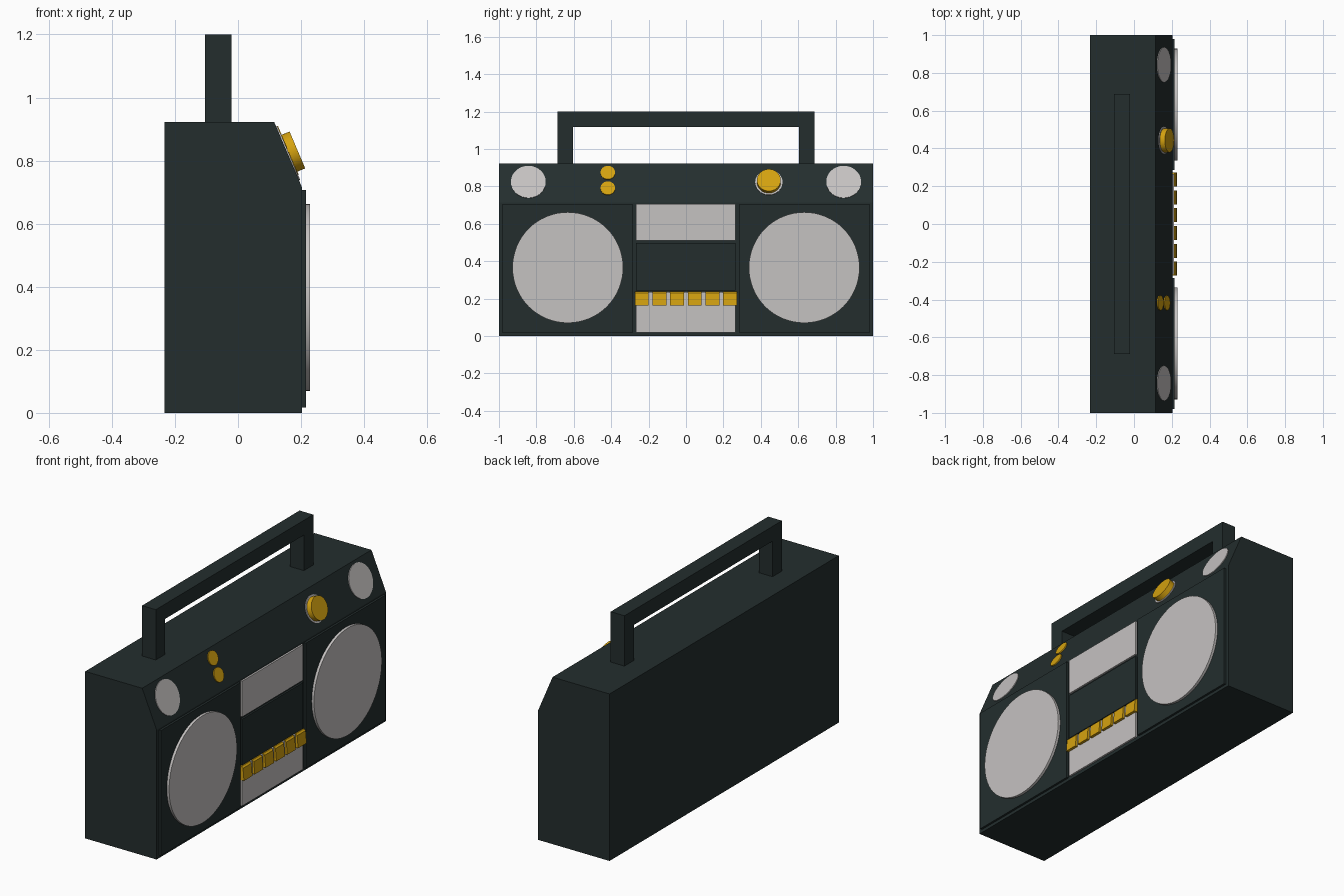
import bpy, bmesh, math
from mathutils import Matrix, Vector

if "Cube" in bpy.data.objects:
    bpy.data.objects.remove(bpy.data.objects["Cube"])


def material(name, rgb):
    m = bpy.data.materials.new(name)
    m.diffuse_color = (*rgb, 1)
    m.use_nodes = True
    m.node_tree.nodes["Principled BSDF"].inputs["Base Color"].default_value = m.diffuse_color
    return m


DARK = material("dark green grey", (0.017, 0.027, 0.027))
GREY = material("light grey", (0.56, 0.54, 0.535))
GOLD = material("gold", (0.66, 0.36, 0.005))


def finish(name, bm, mat, smooth=False):
    bmesh.ops.recalc_face_normals(bm, faces=bm.faces)
    me = bpy.data.meshes.new(name)
    bm.to_mesh(me)
    bm.free()
    me.materials.append(mat)
    ob = bpy.data.objects.new(name, me)
    bpy.context.collection.objects.link(ob)
    if smooth:
        bpy.ops.object.select_all(action='DESELECT')
        bpy.context.view_layer.objects.active = ob
        ob.select_set(True)
        bpy.ops.object.shade_smooth_by_angle(angle=math.radians(35))
    return ob


def extrude(name, outline, shift, mat):
    """Solid made by pushing a flat outline along a vector."""
    bm = bmesh.new()
    face = bm.faces.new([bm.verts.new(p) for p in outline])
    new = bmesh.ops.extrude_face_region(bm, geom=[face])["geom"]
    moved = [v for v in new if isinstance(v, bmesh.types.BMVert)]
    bmesh.ops.translate(bm, verts=moved, vec=shift)
    return finish(name, bm, mat)


def profile(name, xz, y0, y1, mat):
    return extrude(name, [(x, y0, z) for x, z in xz], (0, y1 - y0, 0), mat)


def plate(name, y0, y1, z0, z1, x1, mat):
    return profile(name, [(0.2, z0), (x1, z0), (x1, z1), (0.2, z1)], y0, y1, mat)


def disc(name, base, tilt, radius, height, mat, sides=64):
    """Cylinder rising from base along +x, tipped upward by tilt."""
    bm = bmesh.new()
    rot = Matrix.Rotation(math.pi / 2 - tilt, 4, 'Y')
    mtx = Matrix.Translation(base) @ rot @ Matrix.Translation((0, 0, height / 2))
    bmesh.ops.create_cone(bm, cap_ends=True, segments=sides, radius1=radius,
                          radius2=radius, depth=height, matrix=mtx)
    return finish(name, bm, mat, True)


# Case with a sloped control strip
FX, BX, SZ, TX, TZ = 0.203, -0.233, 0.715, 0.115, 0.922
profile("case", [(BX, 0), (FX, 0), (FX, SZ), (TX, TZ), (BX, TZ)], -1, 1, DARK)
TILT = math.atan2(FX - TX, TZ - SZ)


def on_slope(y, z):
    return Vector((FX - (z - SZ) * math.tan(TILT), y, z))


# Carrying handle
arch = [(-0.687, 0.922), (-0.687, 1.2), (0.687, 1.2), (0.687, 0.922),
        (0.605, 0.922), (0.605, 1.118), (-0.605, 1.118), (-0.605, 0.922)]
extrude("handle", [(-0.105, y, z) for y, z in arch], (0.084, 0, 0), DARK)

# Speakers and corner tweeters, one pair each side
for side, s in (("left", -1), ("right", 1)):
    a, b = sorted((s * 0.285, s * 0.98))
    plate(side + "_speaker_panel", a, b, 0.017, 0.707, 0.215, DARK)
    disc(side + "_speaker", (0.21, s * 0.632, 0.366), 0, 0.296, 0.019, GREY)
    disc(side + "_tweeter", on_slope(s * 0.843, 0.823), TILT, 0.093, 0.004, GREY)

# Centre panels: tuner display, cassette door, lower plate
plate("tuner_display", -0.268, 0.265, 0.51, 0.707, 0.213, GREY)
plate("cassette_door", -0.268, 0.265, 0.243, 0.497, 0.213, DARK)
plate("lower_plate", -0.268, 0.265, 0.018, 0.235, 0.213, GREY)

# Row of wedge-shaped cassette keys
for i in range(6):
    y = -0.2365 + i * 0.0945
    profile(f"cassette_key_{i + 1}", [(0.205, 0.163), (0.228, 0.163),
            (0.222, 0.231), (0.214, 0.239), (0.205, 0.239)],
            y - 0.037, y + 0.037, GOLD)

# Tuning knob with its collar, and two small buttons
disc("knob_collar", on_slope(0.443, 0.821), TILT, 0.073, 0.004, GREY)
disc("tuning_knob", on_slope(0.443, 0.821), TILT, 0.0635, 0.033, GOLD)
for name, z in (("upper_button", 0.872), ("lower_button", 0.789)):
    disc(name, on_slope(-0.418, z), TILT, 0.039, 0.006, GOLD, 24)
